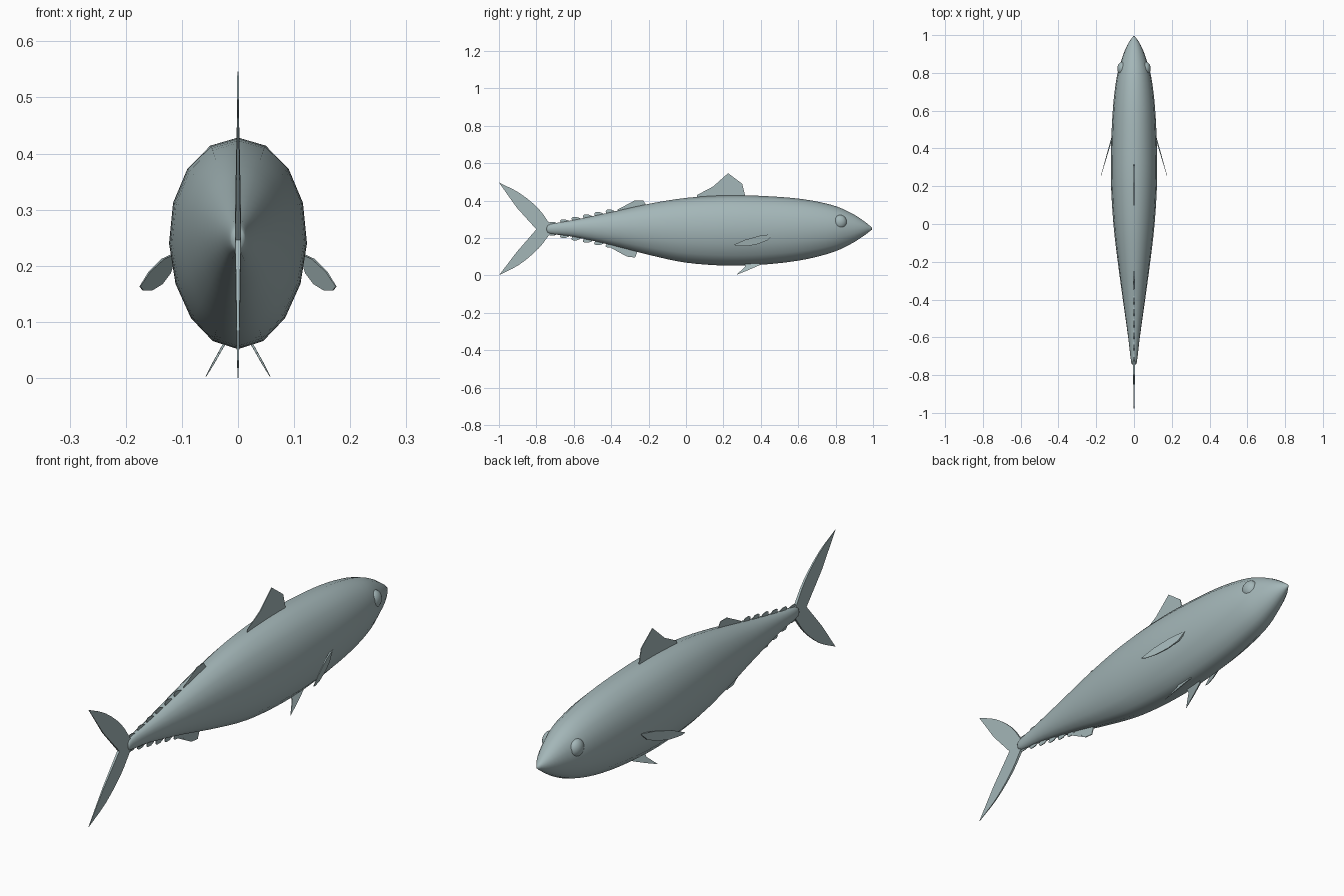
import bpy, bmesh, math
from mathutils import Vector

cube = bpy.data.objects.get("Cube")
if cube:
    bpy.data.objects.remove(cube, do_unlink=True)

# One blue-grey skin colour
skin = bpy.data.materials.new("blue_grey_skin")
skin.use_nodes = True
COLOUR = (0.37, 0.47, 0.48, 1)
skin.diffuse_color = COLOUR
bsdf = next(n for n in skin.node_tree.nodes if n.type == 'BSDF_PRINCIPLED')
bsdf.inputs["Base Color"].default_value = COLOUR
bsdf.inputs["Roughness"].default_value = 0.6


def finish(bm, name, angle):
    bmesh.ops.recalc_face_normals(bm, faces=bm.faces)
    mesh = bpy.data.meshes.new(name)
    bm.to_mesh(mesh)
    bm.free()
    mesh.materials.append(skin)
    obj = bpy.data.objects.new(name, mesh)
    bpy.context.collection.objects.link(obj)
    bpy.ops.object.select_all(action='DESELECT')
    obj.select_set(True)
    bpy.context.view_layer.objects.active = obj
    bpy.ops.object.shade_smooth_by_angle(angle=math.radians(angle))
    return obj


def spline(points, steps):
    """Catmull-Rom curve through the points."""
    pts = [Vector(p) for p in points]
    pts = [2 * pts[0] - pts[1]] + pts + [2 * pts[-1] - pts[-2]]
    out = []
    for a, b, c, d in zip(pts, pts[1:], pts[2:], pts[3:]):
        for i in range(steps):
            t = i / steps
            out.append(0.5 * (2 * b + (c - a) * t + (2 * a - 5 * b + 4 * c - d) * t * t
                              + (3 * b - 3 * c + d - a) * t ** 3))
    return out + [pts[-2]]


# Body: (y, top z, bottom z, half width) from tail stub to nose
STATIONS = [(-0.745, 0.258, 0.238, 0.008), (-0.725, 0.274, 0.222, 0.016),
            (-0.6, 0.296, 0.206, 0.031), (-0.4, 0.338, 0.162, 0.059),
            (-0.2, 0.382, 0.11, 0.086), (0, 0.414, 0.068, 0.109),
            (0.22, 0.428, 0.052, 0.122), (0.42, 0.424, 0.058, 0.121),
            (0.62, 0.408, 0.082, 0.111), (0.78, 0.376, 0.122, 0.091),
            (0.88, 0.335, 0.167, 0.063), (0.95, 0.291, 0.211, 0.034),
            (0.995, 0.255, 0.245, 0.004)]
SIDES = 16
bm = bmesh.new()
rings = []
for y, top, bottom, half in (tuple(v) for v in spline(
        [s for s in STATIONS], 4)):
    mid, high = (top + bottom) / 2, (top - bottom) / 2
    ring = []
    for i in range(SIDES):
        a = math.tau * i / SIDES
        wide = half * (1 + 0.05 * math.cos(a))
        ring.append(bm.verts.new((wide * math.sin(a), y, mid + high * math.cos(a))))
    rings.append(ring)
for r, s in zip(rings, rings[1:]):
    for i in range(SIDES):
        j = (i + 1) % SIDES
        bm.faces.new((r[i], r[j], s[j], s[i]))
bm.faces.new(rings[0])
bm.faces.new(rings[-1])
finish(bm, "body", 60)


def fin(name, outline, root, place=lambda y, z: 0.0, thick=0.006):
    """Thin (y, z) blade that tapers away from its root point."""
    reach = max(math.dist(p, root) for p in outline)
    bm = bmesh.new()
    sides = []
    for s in (1, -1):
        sides.append([bm.verts.new((
            place(y, z) + s * (0.0008 + thick / 2 * (1 - math.dist((y, z), root) / reach)),
            y, z)) for y, z in outline])
    a, b = sides
    bm.faces.new(a)
    bm.faces.new(b[::-1])
    n = len(a)
    for i in range(n):
        j = (i + 1) % n
        bm.faces.new((a[i], b[i], b[j], a[j]))
    bmesh.ops.triangulate(bm, faces=[f for f in bm.faces if len(f.verts) > 4])
    return finish(bm, name, 30)


# Fins along the back and belly
fin("front_dorsal_fin", [(0.06, 0.41), (0.06, 0.43), (0.145, 0.475), (0.225, 0.546),
                         (0.3, 0.49), (0.32, 0.41)], (0.22, 0.41))
fin("rear_dorsal_fin", [(-0.365, 0.34), (-0.365, 0.352), (-0.31, 0.372), (-0.275, 0.4),
                        (-0.23, 0.401), (-0.205, 0.365)], (-0.28, 0.34))
fin("anal_fin", [(-0.4, 0.17), (-0.4, 0.146), (-0.345, 0.127), (-0.315, 0.1),
                 (-0.272, 0.095), (-0.255, 0.14)], (-0.3, 0.16))

# Rows of little finlets leading to the tail
for k in range(6):
    y = -0.4 - 0.061 * k
    for word, edge, out in (("upper", 0.338 - 0.215 * (-0.4 - y), 1),
                            ("lower", 0.162 + 0.21 * (-0.4 - y), -1)):
        shape = [(0.025, -0.018), (0.018, 0.006), (0, 0.013), (-0.022, 0.013),
                 (-0.03, 0.006), (-0.025, -0.008)]
        fin(f"{word}_finlet_{k + 1}", [(y + p, edge + out * q) for p, q in shape],
            (y, edge - out * 0.01))

# Forked tail: each lobe is a swept crescent
for word, tip, mid, shoulder, base, inner in (
        ("upper", (-1, 0.496), (-0.89, 0.44), (-0.79, 0.358), (-0.725, 0.27), (-0.905, 0.362)),
        ("lower", (-1, 0), (-0.89, 0.058), (-0.79, 0.142), (-0.725, 0.225), (-0.905, 0.125))):
    edge = [tuple(v) for v in spline([base, shoulder, mid, tip], 3)]
    fin(f"{word}_tail_lobe", edge + [inner, (-0.8, 0.246), (-0.73, 0.247)],
        (-0.73, 0.247), thick=0.01)

# Paired fins and eyes
for word, s in (("left", 1), ("right", -1)):
    fin(f"{word}_pectoral_fin",
        [(0.47, 0.222), (0.395, 0.212), (0.315, 0.19), (0.255, 0.163), (0.275, 0.156),
         (0.325, 0.156), (0.385, 0.167), (0.435, 0.187)], (0.46, 0.215),
        lambda y, z: s * (0.114 + 0.29 * (0.465 - y)))
    fin(f"{word}_pelvic_fin",
        [(0.4, 0.075), (0.395, 0.055), (0.33, 0.027), (0.27, 0.003), (0.315, 0.045),
         (0.315, 0.075)], (0.36, 0.07),
        lambda y, z: s * (0.025 + 0.56 * (0.06 - z)), thick=0.005)
    bm = bmesh.new()
    bmesh.ops.create_uvsphere(bm, u_segments=20, v_segments=12, radius=0.038)
    bmesh.ops.scale(bm, vec=(0.75, 1, 1), verts=bm.verts)
    bmesh.ops.translate(bm, vec=(s * 0.06, 0.822, 0.285), verts=bm.verts)
    finish(bm, f"{word}_eye", 60)
